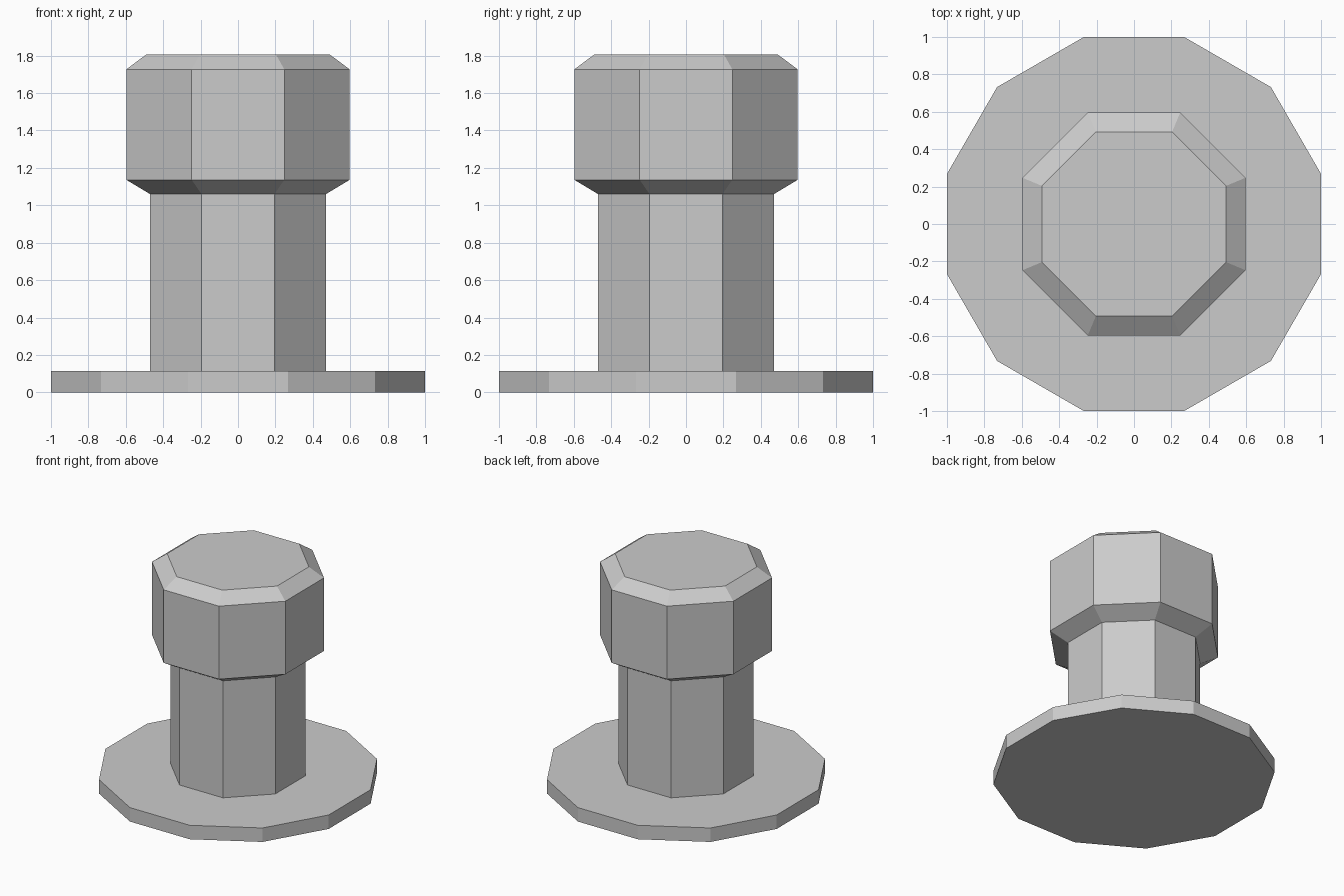
import bpy, bmesh, math

if "Cube" in bpy.data.objects:
    bpy.data.objects.remove(bpy.data.objects["Cube"])

grey = bpy.data.materials.new("plain_grey")
grey.diffuse_color = (0.6, 0.6, 0.6, 1)
grey.use_nodes = True
grey.node_tree.nodes["Principled BSDF"].inputs["Base Color"].default_value = grey.diffuse_color


def prism(name, sides, profile):
    """Stack regular polygons, flat side to the front; profile is (apothem, z)."""
    bm = bmesh.new()
    rings = []
    for apothem, z in profile:
        r = apothem / math.cos(math.pi / sides)
        angles = [2 * math.pi * (i + 0.5) / sides for i in range(sides)]
        rings.append([bm.verts.new((r * math.cos(a), r * math.sin(a), z)) for a in angles])
    for low, high in zip(rings, rings[1:]):
        for i in range(sides):
            j = (i + 1) % sides
            bm.faces.new((low[i], low[j], high[j], high[i]))
    bm.faces.new(rings[0][::-1])
    bm.faces.new(rings[-1])
    mesh = bpy.data.meshes.new(name)
    bm.to_mesh(mesh)
    bm.free()
    mesh.materials.append(grey)
    obj = bpy.data.objects.new(name, mesh)
    bpy.context.collection.objects.link(obj)
    return obj


# Twelve-sided foot plate, with a collar ring marked around the post
prism("base_plate", 12, [(1.0, 0), (1.0, 0.113), (0.485, 0.113)])

# Eight-sided post and bevelled head in one piece
prism("post_and_head", 8, [(0.47, 0.10), (0.47, 1.06), (0.597, 1.136),
                           (0.597, 1.727), (0.492, 1.805)])
